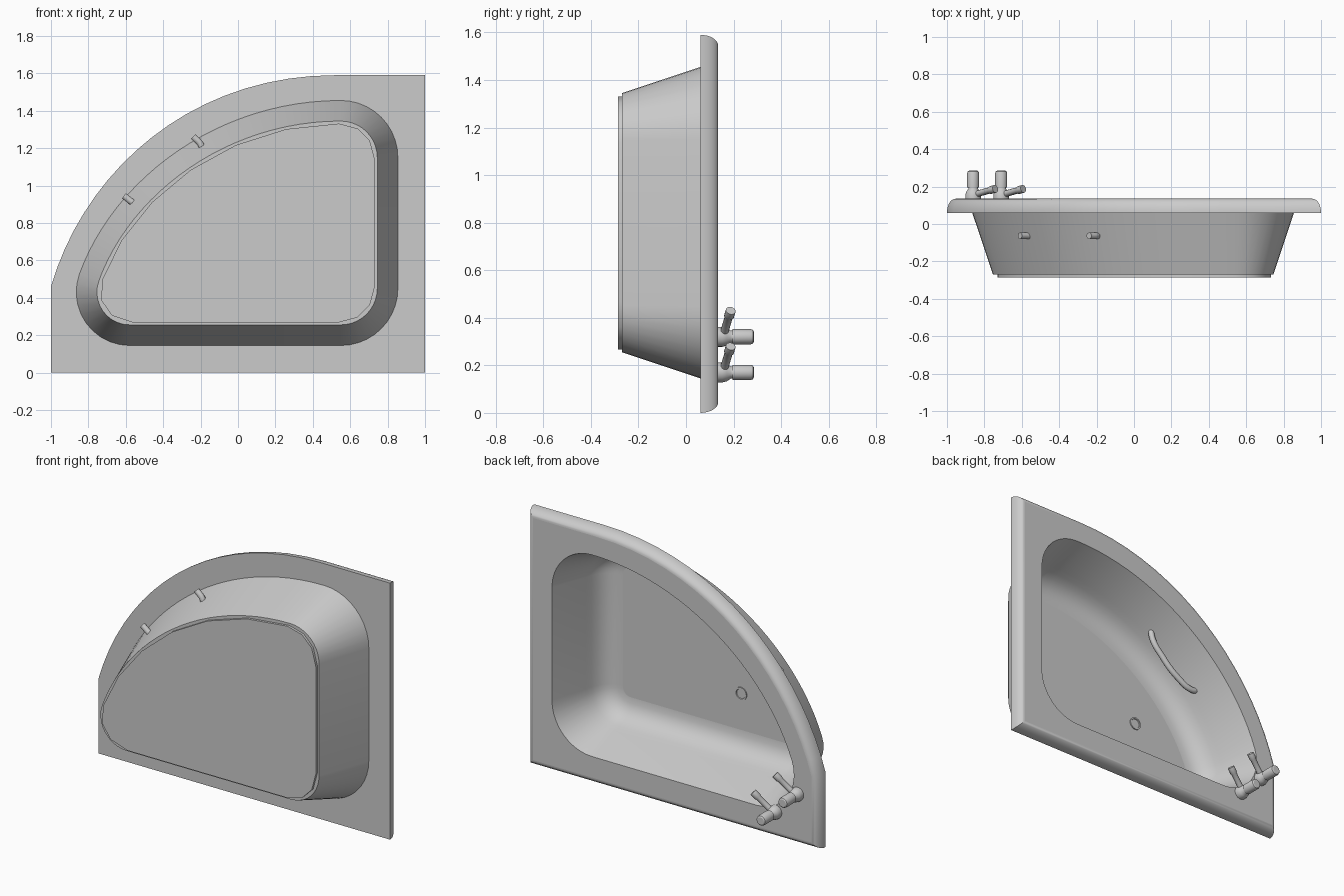
import bpy, bmesh, math
from mathutils import Vector

cube = bpy.data.objects.get("Cube")
if cube:
    bpy.data.objects.remove(cube, do_unlink=True)

mat = bpy.data.materials.new("plain grey")
mat.use_nodes = True
GREY = (0.6, 0.6, 0.6, 1)
mat.diffuse_color = GREY
mat.node_tree.nodes["Principled BSDF"].inputs["Base Color"].default_value = GREY


def finish(bm, name):
    """Turn a bmesh into a smooth object whose y-facing planes stay flat."""
    bmesh.ops.recalc_face_normals(bm, faces=bm.faces)
    mesh = bpy.data.meshes.new(name)
    bm.to_mesh(mesh)
    bm.free()
    mesh.materials.append(mat)
    ob = bpy.data.objects.new(name, mesh)
    bpy.context.collection.objects.link(ob)
    bpy.ops.object.select_all(action='DESELECT')
    ob.select_set(True)
    bpy.context.view_layer.objects.active = ob
    bpy.ops.object.shade_smooth_by_angle(angle=math.radians(35))
    for p in mesh.polygons:
        if abs(p.normal.y) > 0.999:
            p.use_smooth = False
    return ob


def bezier(a, b, c, d, n):
    a, b, c, d = map(Vector, (a, b, c, d))
    for i in range(n + 1):
        t = i / n
        s = 1 - t
        yield a * s**3 + b * 3 * s * s * t + c * 3 * s * t * t + d * t**3


def arc(cx, cz, r, a0, a1, n):
    for i in range(n + 1):
        a = math.radians(a0 + (a1 - a0) * i / n)
        yield Vector((cx + r * math.cos(a), cz + r * math.sin(a)))


def basin_outline(nc, nb):
    """Counter-clockwise basin shape in x, z: three round corners and a bow."""
    pts = list(arc(0.55, 0.45, 0.305, -90, 0, nc))
    pts += arc(0.55, 1.15, 0.305, 0, 90, nc)
    pts += list(bezier((0.55, 1.455), (-0.10, 1.455), (-0.66, 1.044),
                       (-0.848, 0.527), nb))[1:]
    pts += list(arc(-0.58, 0.43, 0.285, 160, 270, nc))[1:]
    return pts


def rim_outline():
    pts = [Vector((-1, 0)), Vector((1, 0)), Vector((1, 1.59))]
    pts += bezier((0.52, 1.59), (-0.25, 1.59), (-0.82, 1.08), (-1, 0.46), 18)
    return pts


def inset(pts, d):
    out = []
    for i, p in enumerate(pts):
        e1 = (p - pts[i - 1]).normalized()
        e2 = (pts[(i + 1) % len(pts)] - p).normalized()
        n1, n2 = Vector((-e1.y, e1.x)), Vector((-e2.y, e2.x))
        out.append(p + (n1 + n2) * (d / (1 + n1.dot(n2))))
    return out


def skin(bm, pts, sections):
    """Quad strips through (inset, y) sections; returns first and last loops."""
    loops = [[bm.verts.new((p.x, y, p.y)) for p in inset(pts, d)]
             for d, y in sections]
    for a, b in zip(loops, loops[1:]):
        for i in range(len(a)):
            bm.faces.new((a[i - 1], a[i], b[i], b[i - 1]))
    return loops[0], loops[-1]


def fill_ring(bm, a, b, normal):
    edges = [bm.edges.get((l[i - 1], l[i])) for l in (a, b) for i in range(len(l))]
    bmesh.ops.triangle_fill(bm, edges=edges, use_beauty=True, normal=normal)


def lathe(name, profile, loc, axis, n=24):
    """Spin (radius, height) pairs about an axis through loc."""
    q = Vector(axis).to_track_quat('Z', 'Y')
    bm = bmesh.new()
    rings = []
    for r, h in profile:
        rings.append([bm.verts.new(Vector(loc) + q @ Vector(
            (r * math.cos(2 * math.pi * i / n), r * math.sin(2 * math.pi * i / n), h)))
            for i in range(n)])
    for a, b in zip(rings, rings[1:]):
        for i in range(n):
            bm.faces.new((a[i - 1], a[i], b[i], b[i - 1]))
    bm.faces.new(rings[0])
    bm.faces.new(rings[-1])
    return finish(bm, name)


# Tub: rounded rim, outer shell, inner wall with a wide fillet, floor
bm = bmesh.new()
basin = basin_outline(10, 24)
rim = []
for i in range(9):
    a = math.radians(90 * i / 8)
    rim.append((0.045 * (1 - math.cos(a)), 0.06 + 0.075 * math.sin(a)))
rim_low, rim_high = skin(bm, rim_outline(), rim)
shell_top, shell_base = skin(bm, basin, [(0, 0.06), (0.11, -0.27)])
opening, floor = skin(bm, basin, [
    (0.03, 0.135), (0.105, -0.09), (0.116, -0.13), (0.132, -0.168),
    (0.155, -0.2), (0.185, -0.223), (0.22, -0.236), (0.255, -0.24)])
fill_ring(bm, rim_high, opening, (0, 1, 0))
fill_ring(bm, rim_low, shell_top, (0, -1, 0))
bm.faces.new(shell_base)
bm.faces.new(floor)
finish(bm, "tub")

# Base plate: coarser outline under the basin
bm = bmesh.new()
top, bottom = skin(bm, basin_outline(3, 6), [(0.122, -0.265), (0.122, -0.285)])
bm.faces.new(top)
bm.faces.new(bottom)
finish(bm, "base_plate")

# Drain: low ring with a sunken middle
lathe("drain", [(0.04, -0.004), (0.04, 0.006), (0.031, 0.006), (0.029, 0.001),
                (0.002, 0.001)], (-0.21, -0.24, 0.625), (0, 1, 0))

# Grab handle: bowed bar whose ends pass through the curved wall
curve = bpy.data.curves.new("grab_handle", 'CURVE')
curve.dimensions = '3D'
curve.bevel_depth = 0.018
curve.bevel_resolution = 3
curve.resolution_u = 8
curve.use_fill_caps = True
path = [(-0.61, 0.945), (-0.55, 0.902), (-0.50, 0.885), (-0.39, 0.93),
        (-0.28, 1.02), (-0.19, 1.14), (-0.197, 1.215), (-0.24, 1.262)]
spline = curve.splines.new('BEZIER')
spline.bezier_points.add(len(path) - 1)
for bp, (x, z) in zip(spline.bezier_points, path):
    bp.co = (x, -0.063, z)
    bp.handle_left_type = bp.handle_right_type = 'AUTO'
curve.materials.append(mat)
handle = bpy.data.objects.new("grab_handle", curve)
bpy.context.collection.objects.link(handle)

# Taps: body with a round knob, and a spout reaching toward the basin
for side, x, z in (("lower", -0.71, 0.17), ("upper", -0.86, 0.32)):
    lathe(side + "_tap", [
        (0.042, 0.13), (0.042, 0.152), (0.037, 0.172), (0.026, 0.188),
        (0.026, 0.195), (0.032, 0.196), (0.032, 0.272), (0.029, 0.281),
        (0.022, 0.285), (0.002, 0.285)], (x, 0, z), (0, 1, 0))
    start = Vector((x + 0.01, 0.158, z + 0.01))
    reach = Vector((0.108, 0.03, 0.1))
    L = reach.length
    lathe(side + "_spout", [(0.017, 0), (0.017, L * 0.72), (0.021, L * 0.76),
                            (0.021, L)], start, reach, 16)
